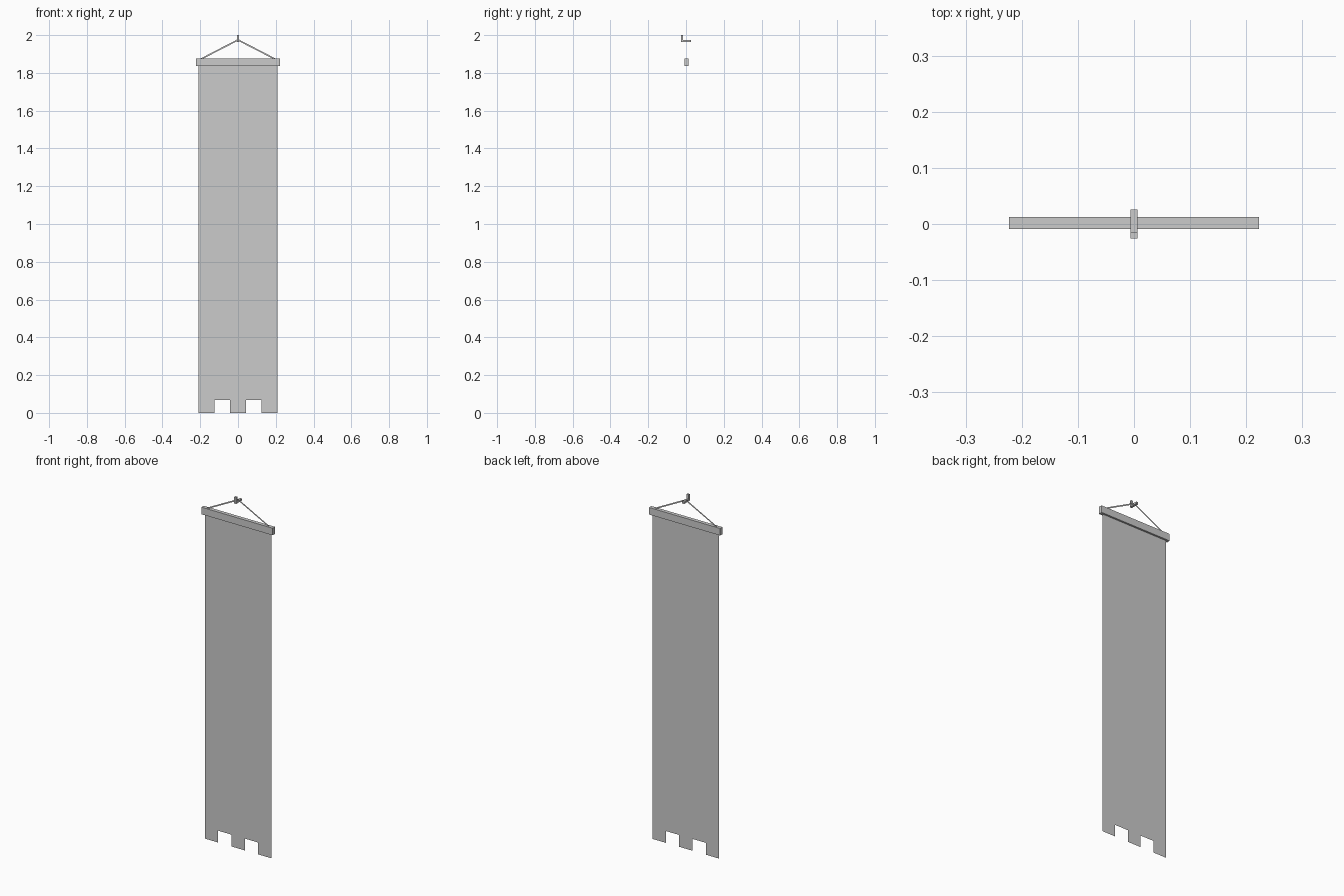
import bpy, bmesh

if "Cube" in bpy.data.objects:
    bpy.data.objects.remove(bpy.data.objects["Cube"])

MID_Y = 0.002      # plane of cloth, cord and bar
HALF_W = 0.209     # half width of the cloth


def box(name, x, y, z):
    """Axis-aligned box from (min, max) pairs."""
    bm = bmesh.new()
    bmesh.ops.create_cube(bm, size=1)
    for v in bm.verts:
        v.co = [r[0] + (c + 0.5) * (r[1] - r[0]) for c, r in zip(v.co, (x, y, z))]
    return finish(name, bm)


def flat(name, polygons):
    """Thin sheet of (x, z) polygons in the hanging plane."""
    bm = bmesh.new()
    for poly in polygons:
        bm.faces.new([bm.verts.new((x, MID_Y, z)) for x, z in poly])
    bmesh.ops.remove_doubles(bm, verts=bm.verts, dist=0.0005)
    return finish(name, bm)


def finish(name, bm):
    mesh = bpy.data.meshes.new(name)
    bm.to_mesh(mesh)
    bm.free()
    obj = bpy.data.objects.new(name, mesh)
    bpy.context.collection.objects.link(obj)
    return obj


# Cloth: five columns, two of them cut short at the hem
notch_z, top_z, step = 0.067, 1.855, 2 * HALF_W / 5
rects = []
for i in range(5):
    a, b = -HALF_W + i * step, -HALF_W + (i + 1) * step
    rects.append([(a, notch_z), (b, notch_z), (b, top_z), (a, top_z)])
    if i % 2 == 0:
        rects.append([(a, 0), (b, 0), (b, notch_z), (a, notch_z)])
flat("cloth", rects)

# Wooden bar along the top of the cloth
box("hanging_bar", (-0.223, 0.223), (-0.0085, 0.0125), (1.837, 1.877))

# Flat cord from the bar ends up to the hook
flat("cord", [[(s * 0.203, 1.874), (s * 0.187, 1.874), (0, 1.970), (0, 1.979)]
              for s in (-1, 1)])

# Wall hook: arm with an upturned front lip
box("hook_arm", (-0.0063, 0.0063), (-0.0155, 0.0255), (1.963, 1.974))
box("hook_lip", (-0.0063, 0.0063), (-0.0255, -0.0155), (1.963, 2.0))
